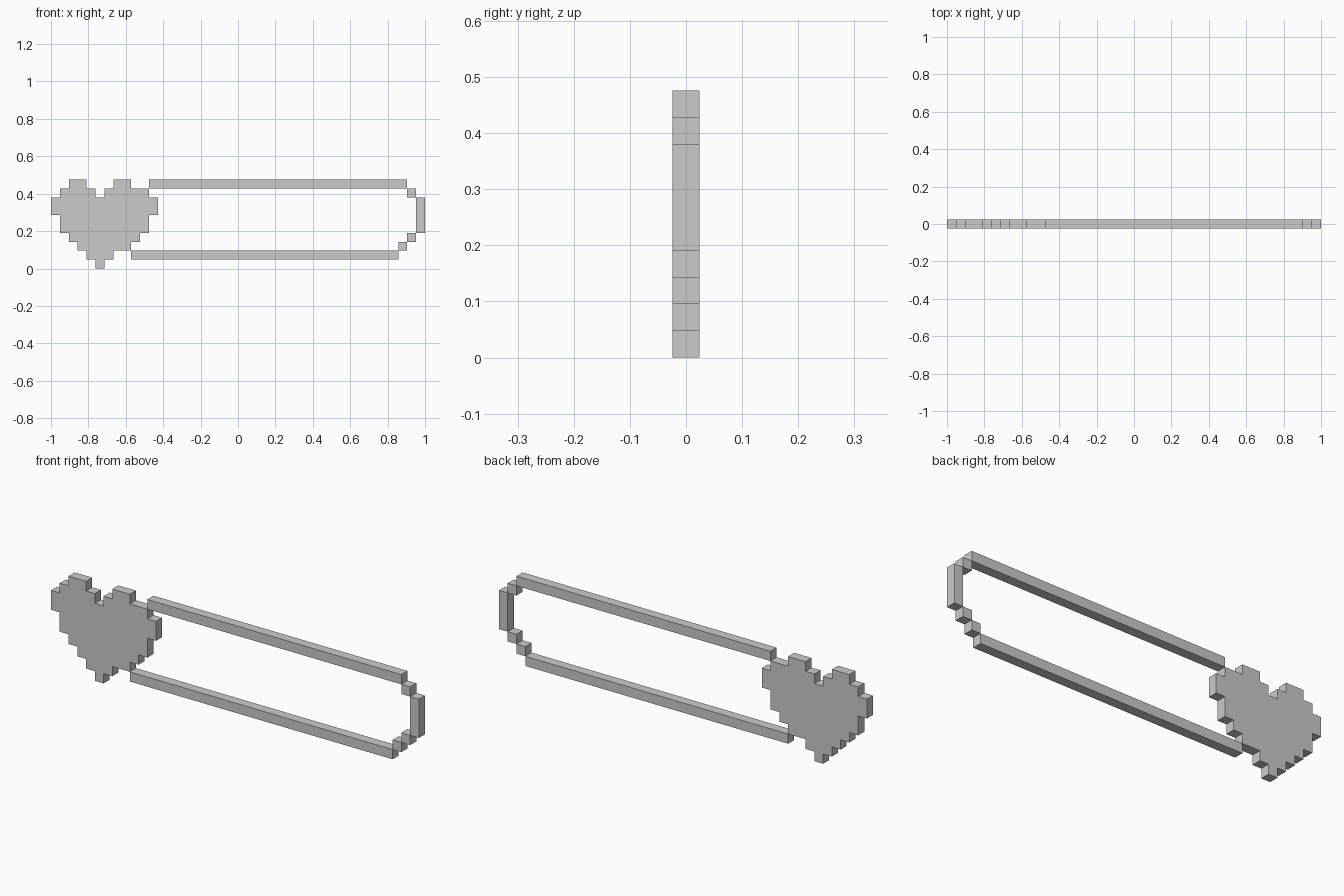
import bpy, bmesh

if "Cube" in bpy.data.objects:
    bpy.data.objects.remove(bpy.data.objects["Cube"])

C = 2 / 42  # one pixel cell


def extrude_profile(name, pts):
    """Extrude a front-view outline, given in cells, one cell deep."""
    bm = bmesh.new()
    verts = [bm.verts.new((x * C - 1, -C / 2, z * C)) for x, z in pts]
    face = bm.faces.new(verts)
    ext = bmesh.ops.extrude_face_region(bm, geom=[face], use_keep_orig=True)
    moved = [v for v in ext["geom"] if isinstance(v, bmesh.types.BMVert)]
    bmesh.ops.translate(bm, verts=moved, vec=(0, C, 0))
    bmesh.ops.recalc_face_normals(bm, faces=bm.faces)
    mesh = bpy.data.meshes.new(name)
    bm.to_mesh(mesh)
    bm.free()
    obj = bpy.data.objects.new(name, mesh)
    bpy.context.collection.objects.link(obj)
    return obj


def bar(name, x0, x1, z0, z1):
    return extrude_profile(name, [(x0, z0), (x1, z0), (x1, z1), (x0, z1)])


# Pixel heart, outlined counter-clockwise from its tip
extrude_profile("heart", [
    (5, 0), (6, 0), (6, 1), (7, 1), (7, 2), (9, 2), (9, 3), (10, 3),
    (10, 4), (11, 4), (11, 6), (12, 6), (12, 8), (11, 8), (11, 9), (9, 9),
    (9, 10), (7, 10), (7, 9), (6, 9), (6, 8), (5, 8), (5, 9), (4, 9),
    (4, 10), (2, 10), (2, 9), (1, 9), (1, 8), (0, 8), (0, 6), (1, 6),
    (1, 4), (2, 4), (2, 3), (3, 3), (3, 2), (4, 2), (4, 1), (5, 1)])

# Frame: long rails, end cap and stepped corner pixels
bar("top_rail", 11, 40, 9, 10)
bar("bottom_rail", 9, 39, 1, 2)
bar("end_cap", 41, 42, 4, 8)
for i, (x, z) in enumerate([(40, 8), (40, 3), (39, 2)], 1):
    bar(f"corner_pixel_{i}", x, x + 1, z, z + 1)
